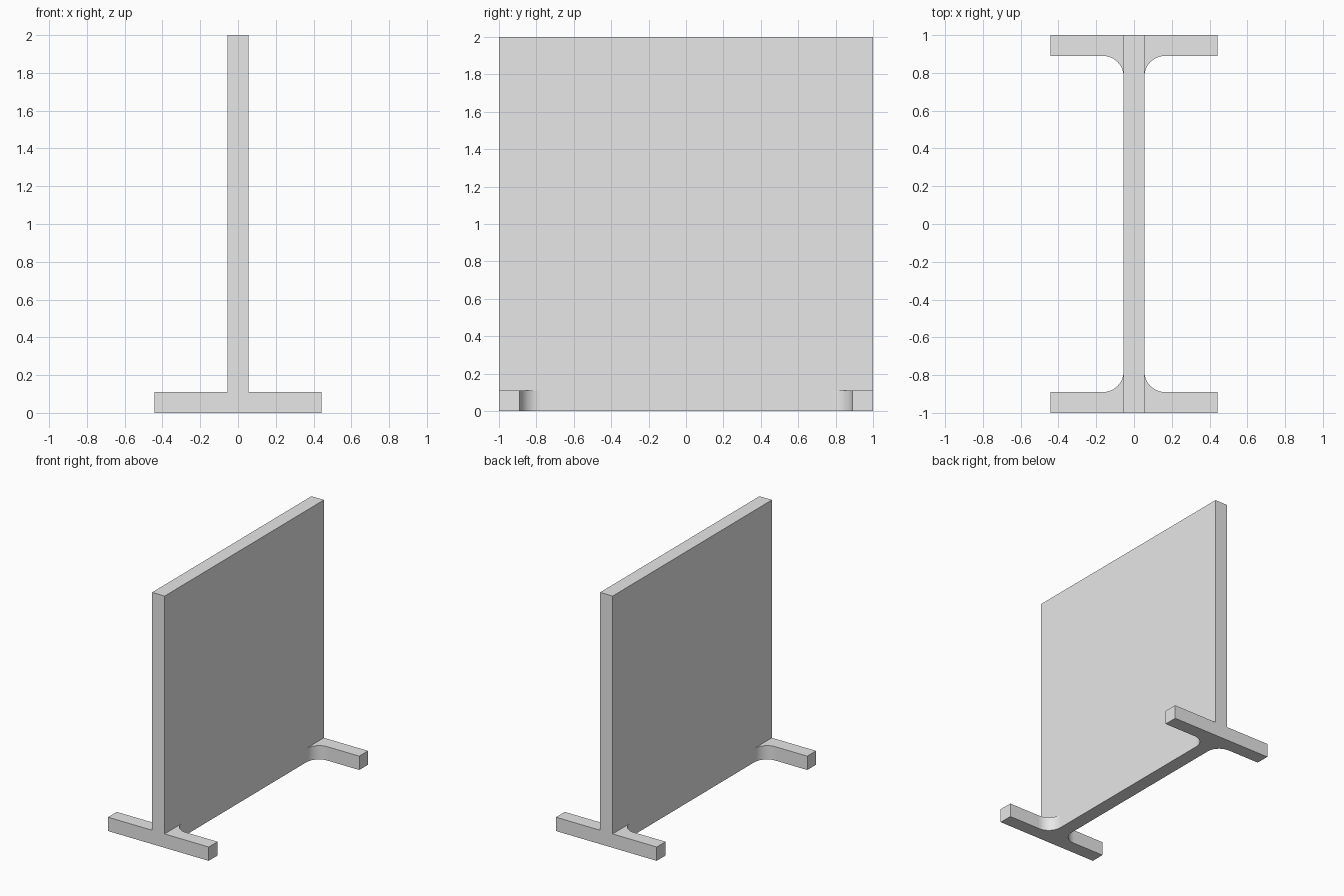
import bpy
import bmesh
from math import sin, cos, pi

if "Cube" in bpy.data.objects:
    bpy.data.objects.remove(bpy.data.objects["Cube"], do_unlink=True)

HALF_THICK = 0.055   # half panel thickness
HALF_LEN = 1.0       # half panel length
HEIGHT = 2.0
FOOT_X = 0.443       # half foot span
FOOT = 0.11          # foot depth and height
FILLET = 0.11
STEPS = 12

grey = bpy.data.materials.new("light grey")
grey.use_nodes = True
colour = (0.8, 0.8, 0.8, 1)
grey.diffuse_color = colour
grey.node_tree.nodes["Principled BSDF"].inputs["Base Color"].default_value = colour

bm = bmesh.new()


def flat_face(points):
    return bm.faces.new([bm.verts.new((x, y, 0)) for x, y in points])


def raise_faces(faces, distance):
    geom = bmesh.ops.extrude_face_region(bm, geom=faces)["geom"]
    verts = [g for g in geom if isinstance(g, bmesh.types.BMVert)]
    bmesh.ops.translate(bm, verts=verts, vec=(0, 0, distance))


# Panel footprint, with points where the fillets begin
inner_y = HALF_LEN - FOOT
start_y = inner_y - FILLET
ys = [-HALF_LEN, -start_y, start_y, HALF_LEN]
flat_face([(HALF_THICK, y) for y in ys] + [(-HALF_THICK, y) for y in reversed(ys)])

# Four filleted foot arms
arm = []
for i in range(STEPS + 1):
    a = pi / 2 * i / STEPS
    arm.append((HALF_THICK + FILLET * (1 - cos(a)), start_y + FILLET * sin(a)))
arm += [(FOOT_X, inner_y), (FOOT_X, HALF_LEN), (HALF_THICK, HALF_LEN)]
for sx in (1, -1):
    for sy in (1, -1):
        flat_face([(sx * x, sy * y) for x, y in arm])
bmesh.ops.remove_doubles(bm, verts=bm.verts[:], dist=0.0001)
bmesh.ops.recalc_face_normals(bm, faces=bm.faces[:])

# Raise the base, then the panel alone
raise_faces(bm.faces[:], FOOT)
panel_top = [f for f in bm.faces
             if all(v.co.z > FOOT / 2 and abs(v.co.x) < HALF_THICK + 0.001 for v in f.verts)]
raise_faces(panel_top, HEIGHT - FOOT)

# Join coplanar faces and smooth only the fillets
bmesh.ops.dissolve_limit(bm, angle_limit=0.01, verts=bm.verts[:], edges=bm.edges[:])
bmesh.ops.recalc_face_normals(bm, faces=bm.faces[:])
bm.normal_update()
for f in bm.faces:
    f.smooth = max(abs(c) for c in f.normal) < 0.9999

mesh = bpy.data.meshes.new("footed_panel")
bm.to_mesh(mesh)
bm.free()
mesh.materials.append(grey)
panel = bpy.data.objects.new("footed_panel", mesh)
bpy.context.collection.objects.link(panel)
